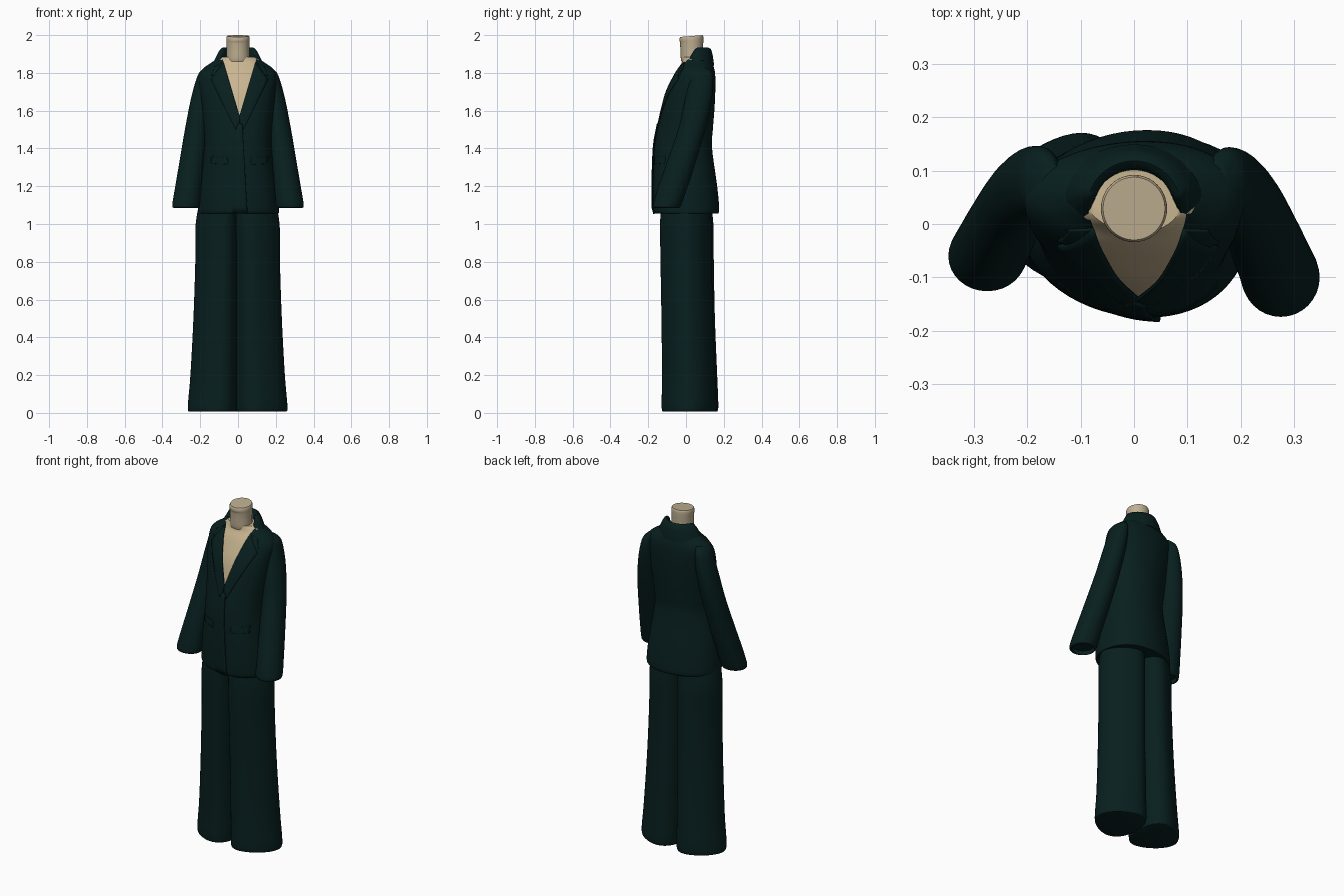
import bpy, bmesh, math
from mathutils import Vector
from mathutils.bvhtree import BVHTree

cube = bpy.data.objects.get("Cube")
if cube:
    bpy.data.objects.remove(cube, do_unlink=True)


def material(name, rgb):
    m = bpy.data.materials.new(name)
    m.use_nodes = True
    m.diffuse_color = (*rgb, 1)
    bsdf = m.node_tree.nodes["Principled BSDF"]
    bsdf.inputs["Base Color"].default_value = (*rgb, 1)
    bsdf.inputs["Roughness"].default_value = 0.8
    return m


GREEN = material("dark green cloth", (0.0025, 0.0135, 0.0135))
BEIGE = material("beige chest", (0.58, 0.46, 0.28))
STONE = material("greyish neck", (0.52, 0.43, 0.29))


def finish(name, bm, mats, angle=40):
    bmesh.ops.recalc_face_normals(bm, faces=bm.faces)
    mesh = bpy.data.meshes.new(name)
    bm.to_mesh(mesh)
    obj = bpy.data.objects.new(name, mesh)
    bpy.context.collection.objects.link(obj)
    for m in mats:
        mesh.materials.append(m)
    bpy.ops.object.select_all(action='DESELECT')
    obj.select_set(True)
    bpy.context.view_layer.objects.active = obj
    bpy.ops.object.shade_smooth_by_angle(angle=math.radians(angle))
    return obj


def spline(keys, steps):
    """Smooth in-between values for a list of key tuples."""
    out = []
    for i in range(len(keys) - 1):
        a, b, c, d = (keys[max(i - 1, 0)], keys[i], keys[i + 1],
                      keys[min(i + 2, len(keys) - 1)])
        for s in range(steps):
            t = s / steps
            out.append([q + t * (r - p) / 2
                        + t * t * (2 * p - 5 * q + 4 * r - s4) / 2
                        + t ** 3 * (3 * q - p - 3 * r + s4) / 2
                        for p, q, r, s4 in zip(a, b, c, d)])
    return out + [list(keys[-1])]


def loft(keys, power=2.0, sides=48, steps=5, lean=0.0):
    """Capped rounded rings from keys (z, x min, x max, y min, y max).
    lean moves the deepest part of each ring sideways."""
    bm = bmesh.new()
    rings = []
    for z, x0, x1, y0, y1 in spline(keys, steps):
        ring = []
        for i in range(sides):
            a = math.tau * i / sides
            c, s = math.cos(a), math.sin(a)
            x = math.copysign(abs(c) ** (2 / power), c) + lean * s * s
            y = math.copysign(abs(s) ** (2 / power), s)
            ring.append(bm.verts.new(((x0 + x1 + x * (x1 - x0)) / 2,
                                      (y0 + y1 + y * (y1 - y0)) / 2, z)))
        rings.append(ring)
    for lo, hi in zip(rings, rings[1:]):
        for i in range(sides):
            j = (i + 1) % sides
            bm.faces.new((lo[i], lo[j], hi[j], hi[i]))
    bm.faces.new(rings[0][::-1])
    bm.faces.new(rings[-1])
    return bm


# Jacket body, with the open V cut along two planes
body = loft([(1.055, -.208, .215, -.165, .17), (1.08, -.212, .218, -.174, .176),
             (1.2, -.203, .208, -.175, .165), (1.4, -.178, .18, -.168, .138),
             (1.5, -.18, .18, -.152, .142), (1.6, -.188, .19, -.13, .15),
             (1.7, -.2, .2, -.104, .155), (1.78, -.205, .205, -.067, .155),
             (1.82, -.188, .188, -.045, .15), (1.855, -.14, .14, -.022, .137),
             (1.885, -.09, .09, -.015, .11)], power=2.05, sides=64, lean=.1)
APEX, SLOPE, MID = 1.575, 0.3, 0.008
for side in (1, -1):
    bmesh.ops.bisect_plane(body, geom=body.verts[:] + body.edges[:] + body.faces[:],
                           plane_co=(MID, 0, APEX), plane_no=(side, 0, -SLOPE))
for f in body.faces:
    c = f.calc_center_median()
    in_v = c.y < 0.03 and abs(c.x - MID) < SLOPE * (c.z - APEX)
    f.material_index = int(in_v or c.z > 1.872)
bmesh.ops.recalc_face_normals(body, faces=body.faces)
surface = BVHTree.FromBMesh(body)
finish("jacket_body", body, [GREEN, BEIGE])


def front_plate(name, corners, lift_start, lift_end, nx=8, nz=16):
    """Thin cloth plate laid on the jacket front; corners are (x, z).
    The lift above the cloth changes from the first side to the second."""
    bl, br, tr, tl = (Vector(c) for c in corners)
    bm = bmesh.new()
    grid = []
    for j in range(nz + 1):
        row = []
        for i in range(nx + 1):
            p = bl.lerp(br, i / nx).lerp(tl.lerp(tr, i / nx), j / nz)
            hit, normal = surface.ray_cast(Vector((p.x, -1, p.y)), Vector((0, 1, 0)))[:2]
            lift = lift_start + (lift_end - lift_start) * i / nx
            row.append(bm.verts.new(hit + normal * lift))
        grid.append(row)
    for a, b in zip(grid, grid[1:]):
        for i in range(nx):
            bm.faces.new((a[i], a[i + 1], b[i + 1], b[i]))
    obj = finish(name, bm, [GREEN])
    mod = obj.modifiers.new("thickness", 'SOLIDIFY')
    mod.thickness = 0.006
    mod.offset = 0


# Lapels, pocket flaps and overlapping front edge
for side, word in ((1, "left"), (-1, "right")):
    m = lambda x, z: (MID + side * x, z)
    front_plate(word + "_lapel", [m(-.004, 1.55), m(.02, 1.5), m(.15, 1.765), m(.084, 1.855)],
                .002, .002)
    front_plate(word + "_lapel_top", [m(.095, 1.79), m(.15, 1.785), m(.13, 1.83), m(.086, 1.852)],
                .001, .001)
    front_plate(word + "_pocket_flap", [m(.06, 1.315), m(.15, 1.32), m(.148, 1.36), m(.06, 1.35)],
                -.001, -.001)
front_plate("front_overlap", [(-.08, 1.06), (.05, 1.058), (.022, 1.53), (-.03, 1.53)], -.006, .006)

# Folded collar: inner stand, crest and outer fall swept round the neck
bm = bmesh.new()
rows = []
COUNT = 40
for i in range(COUNT + 1):
    a = math.radians(-24 + 228 * i / COUNT)
    c, s = math.cos(a), math.sin(a)
    rise = min(1, max(0, (s + 0.45) / 0.8))
    rise = rise * rise * (3 - 2 * rise)
    crest = 1.858 + 0.074 * rise
    inner = .072 + .014 * (1 - rise)
    profile = [(inner, .064, 1.84), (inner + .002, .07, crest - .008),
               (.087, .084, crest + .002), (.099, .098, crest - .006),
               (.116, .107, crest - .035), (.142, .115, 1.825 + .015 * rise)]
    rows.append([bm.verts.new((rx * c, .034 + ry * s, z)) for rx, ry, z in profile])
for a, b in zip(rows, rows[1:]):
    for k in range(len(a)):
        n = (k + 1) % len(a)
        bm.faces.new((a[k], b[k], b[n], a[n]))
bm.faces.new(rows[0])
bm.faces.new(rows[-1][::-1])
finish("collar", bm, [GREEN], 60)

# Sleeves: keys are (z, x centre, y centre, x radius, y radius)
SLEEVE = [(1.085, .274, -.1, .062, .062), (1.1, .275, -.1, .073, .074),
          (1.2, .262, -.068, .07, .078), (1.3, .247, -.034, .068, .077),
          (1.5, .219, .03, .062, .072), (1.65, .196, .064, .056, .071),
          (1.75, .18, .078, .046, .066), (1.8, .17, .08, .036, .058),
          (1.827, .155, .08, .02, .035)]
for side, word in ((1, "left"), (-1, "right")):
    keys = []
    for z, x, y, rx, ry in SLEEVE:
        if side < 0:
            y += 0.04 * (1.8 - z) / 0.7
            ry -= 0.008 * (1.8 - z) / 0.7
        keys.append((z, side * x - rx, side * x + rx, y - ry, y + ry))
    bm = loft(keys, sides=32)
    # Hollow cuff
    cuff = min(bm.faces, key=lambda f: f.calc_center_median().z)
    bmesh.ops.inset_region(bm, faces=[cuff], thickness=0.01)
    bmesh.ops.translate(bm, vec=(0, 0, 0.025), verts=cuff.verts)
    finish(word + "_sleeve", bm, [GREEN], 50)

# Wide trouser legs with softly pressed front and back, the left one set forward
LEG = [(.008, .002, .25, -.115, .155), (.03, -.004, .26, -.124, .166),
       (.2, -.004, .246, -.122, .16), (.5, -.005, .23, -.125, .148),
       (.8, -.008, .22, -.13, .142), (1.0, -.01, .218, -.132, .14),
       (1.15, -.01, .19, -.125, .12)]
for side, word in ((1, "left"), (-1, "right")):
    keys = [(z, *sorted((side * a - .008, side * b - .002 + .004 * side)),
             y0 - .005 * side, y1 - .005 * side) for z, a, b, y0, y1 in LEG]
    bm = loft(keys, power=1.85, lean=-.28 * side)
    finish(word + "_trouser_leg", bm, [GREEN], 50)

# Neck stump with a recessed top
bm = loft([(1.86, -.062, .062, -.024, .088), (1.88, -.061, .061, -.028, .088),
           (1.93, -.06, .06, -.03, .09), (1.985, -.062, .062, -.034, .092),
           (2.0, -.058, .058, -.03, .088)], sides=40)
for v in bm.verts:
    if v.co.z > 1.97:
        v.co.z -= (.09 - v.co.y) * .08
top = max(bm.faces, key=lambda f: f.calc_center_median().z)
bmesh.ops.inset_region(bm, faces=[top], thickness=0.012)
bmesh.ops.translate(bm, vec=(0, 0, -0.03), verts=top.verts)
finish("neck", bm, [STONE])
